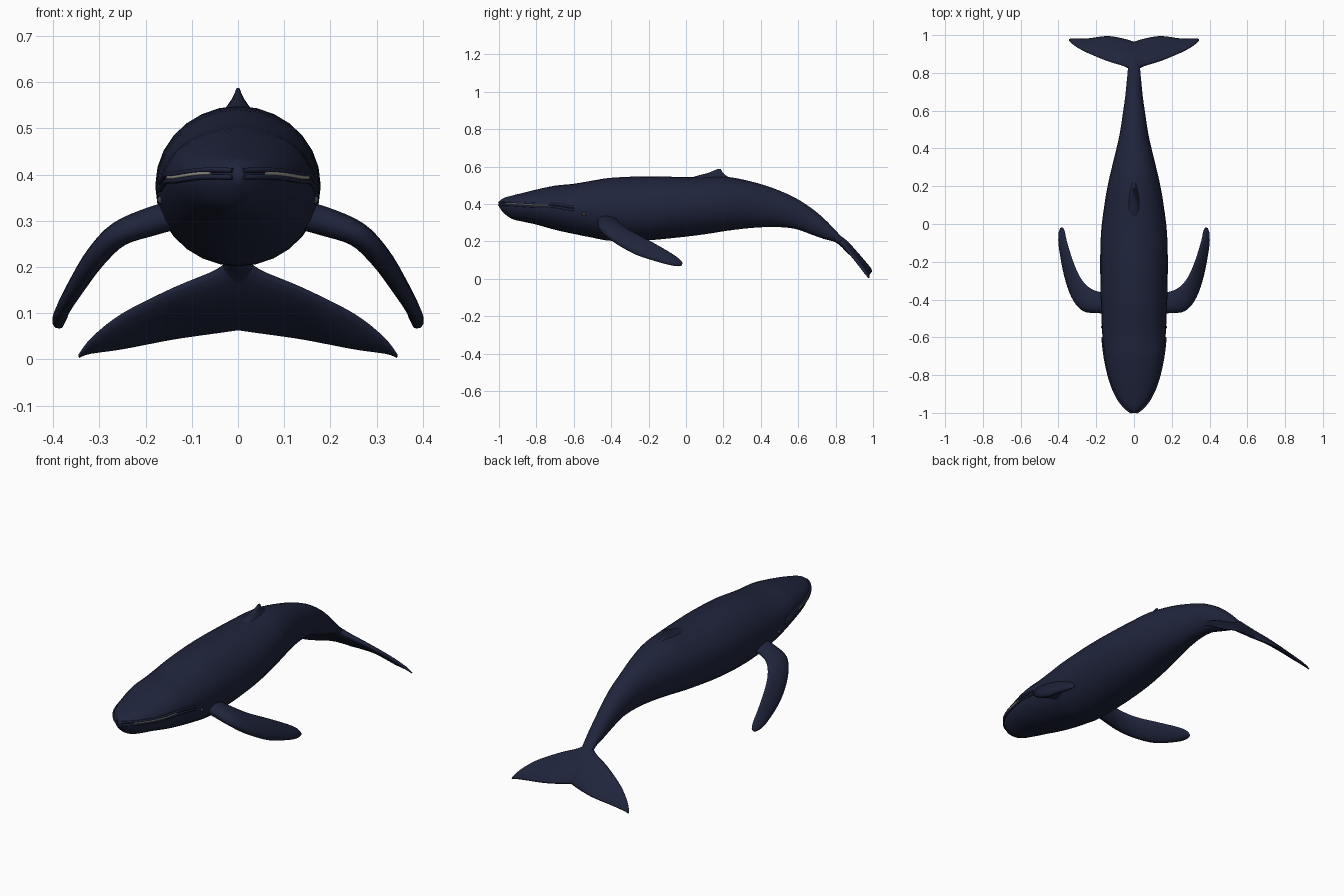
import bpy, bmesh, math
from mathutils import Vector

if "Cube" in bpy.data.objects:
    bpy.data.objects.remove(bpy.data.objects["Cube"])


def material(name, rgb):
    m = bpy.data.materials.new(name)
    m.diffuse_color = (*rgb, 1)
    m.use_nodes = True
    m.node_tree.nodes["Principled BSDF"].inputs["Base Color"].default_value = m.diffuse_color
    return m


SKIN = material("dark_skin", (0.014, 0.018, 0.045))
PALE = material("pale_baleen", (0.35, 0.34, 0.30))
EYE = material("eye_grey", (0.06, 0.06, 0.07))


def smooth_rows(rows, steps):
    """Catmull-Rom interpolation of rows of numbers."""
    out = []
    for i in range(len(rows) - 1):
        p = [rows[max(i - 1, 0)], rows[i], rows[i + 1], rows[min(i + 2, len(rows) - 1)]]
        for s in range(steps):
            t = s / steps
            out.append([0.5 * (2 * b + (c - a) * t + (2 * a - 5 * b + 4 * c - d) * t * t
                               + (3 * b - a - 3 * c + d) * t ** 3) for a, b, c, d in zip(*p)])
    out.append(list(rows[-1]))
    return out


def loft(name, rings, mirror=False, cap_start=True):
    bm = bmesh.new()
    vs = [[bm.verts.new(p) for p in r] for r in rings]
    n = len(rings[0])
    for a, b in zip(vs, vs[1:]):
        for k in range(n):
            bm.faces.new((a[k], a[(k + 1) % n], b[(k + 1) % n], b[k]))
    if cap_start:
        bm.faces.new(vs[0])
    bm.faces.new(vs[-1])
    bmesh.ops.recalc_face_normals(bm, faces=bm.faces)
    me = bpy.data.meshes.new(name)
    bm.to_mesh(me)
    bm.free()
    me.shade_smooth()
    me.materials.append(SKIN)
    ob = bpy.data.objects.new(name, me)
    bpy.context.collection.objects.link(ob)
    if mirror:
        ob.modifiers.new("mirror", 'MIRROR')
    return ob


def blade(name, rows, span=None, n=14, mirror=True, cap_start=True):
    """Fin from rows of leading edge xyz, trailing edge xyz, half thickness."""
    rows = smooth_rows(rows, 4)
    mids = [(Vector(r[:3]) + Vector(r[3:6])) / 2 for r in rows]
    rings = []
    for i, r in enumerate(rows):
        half = (Vector(r[:3]) - Vector(r[3:6])) / 2
        along = span or mids[min(i + 1, len(mids) - 1)] - mids[max(i - 1, 0)]
        nor = half.cross(along).normalized()
        ring = []
        for k in range(n):
            a = 2 * math.pi * k / n
            ring.append(mids[i] + half * math.cos(a)
                        + nor * r[6] * math.sin(a) * (1 + 0.3 * math.cos(a)))
        rings.append(ring)
    return loft(name, rings, mirror, cap_start)


# Body stations: y, top z, widest z, bottom z, half width
BODY = smooth_rows([
    (-1.0, .412, .402, .385, .012), (-.975, .432, .403, .352, .045), (-.93, .445, .402, .32, .082),
    (-.87, .46, .398, .305, .112), (-.80, .477, .394, .29, .135), (-.70, .498, .392, .262, .156),
    (-.60, .508, .375, .24, .167), (-.50, .525, .368, .22, .172), (-.40, .54, .37, .203, .176),
    (-.22, .548, .375, .205, .179), (-.05, .545, .385, .22, .175), (.10, .545, .395, .238, .157),
    (.22, .545, .40, .257, .136), (.35, .52, .40, .272, .105), (.47, .483, .385, .277, .077),
    (.58, .435, .36, .268, .06), (.67, .378, .31, .237, .047), (.74, .32, .265, .212, .04),
    (.80, .258, .228, .195, .034), (.85, .205, .18, .153, .03), (.90, .145, .13, .112, .02)], 3)

rings = []
for y, top, mid, bot, hw in BODY:
    ring = []
    for k in range(28):
        a = 2 * math.pi * k / 28
        s = math.sin(a)
        ring.append((hw * math.cos(a), y, mid + s * ((top - mid) if s > 0 else (mid - bot))))
    rings.append(ring)
loft("body", rings)

# Pectoral flippers
blade("flippers", [
    (.12, -.475, .315, .12, -.36, .32, .03),
    (.19, -.472, .295, .18, -.36, .305, .03),
    (.272, -.46, .262, .235, -.338, .285, .026),
    (.325, -.39, .20, .28, -.29, .255, .023),
    (.365, -.27, .13, .318, -.215, .215, .019),
    (.392, -.13, .085, .355, -.10, .15, .015),
    (.396, -.06, .07, .368, -.04, .11, .012),
    (.388, -.025, .068, .376, -.018, .085, .006)])

# Tail flukes
blade("tail_flukes", [
    (0, .80, .235, 0, .965, .063, .022),
    (.045, .832, .195, .05, .98, .056, .019),
    (.14, .862, .155, .14, .995, .043, .014),
    (.25, .908, .10, .25, .982, .022, .010),
    (.315, .945, .048, .32, .982, .012, .007),
    (.345, .972, .010, .343, .98, .004, .003)], span=Vector((1, 0, 0)), cap_start=False)

# Dorsal fin
blade("dorsal_fin", [
    (0, -.04, .52, 0, .29, .51, .045), (0, .05, .548, 0, .225, .545, .024),
    (0, .12, .567, 0, .197, .567, .011), (0, .168, .587, 0, .186, .587, .003)],
    span=Vector((0, 0, 1)), mirror=False)


def tube(name, pts, radius, mat):
    cu = bpy.data.curves.new(name, 'CURVE')
    cu.dimensions = '3D'
    cu.bevel_depth = radius
    cu.bevel_resolution = 1
    cu.use_fill_caps = True
    sp = cu.splines.new('POLY')
    sp.points.add(len(pts) - 1)
    for q, p in zip(sp.points, pts):
        q.co = (*p, 1)
    cu.materials.append(mat)
    ob = bpy.data.objects.new(name, cu)
    bpy.context.collection.objects.link(ob)


# Mouth: dark lips either side of a pale baleen line, following the body's widest line
for side, label in ((-1, "right"), (1, "left")):
    seam = [(side * r[4], r[0], r[2]) for r in BODY if r[0] < -.58]
    gap = [p for p in seam if -.975 < p[1] < -.72]
    tube(label + "_upper_lip", [(x, y, z + .007) for x, y, z in seam], .006, SKIN)
    tube(label + "_lower_lip", [(x, y, z - .008) for x, y, z in seam], .006, SKIN)
    tube(label + "_baleen", [(x + side * .002, y, z) for x, y, z in gap], .004, PALE)
    # Eye
    bpy.ops.mesh.primitive_uv_sphere_add(segments=12, ring_count=8, radius=.009,
                                         location=(side * .166, -.545, .345))
    eye = bpy.context.object
    eye.name = label + "_eye"
    eye.data.shade_smooth()
    eye.data.materials.append(EYE)
